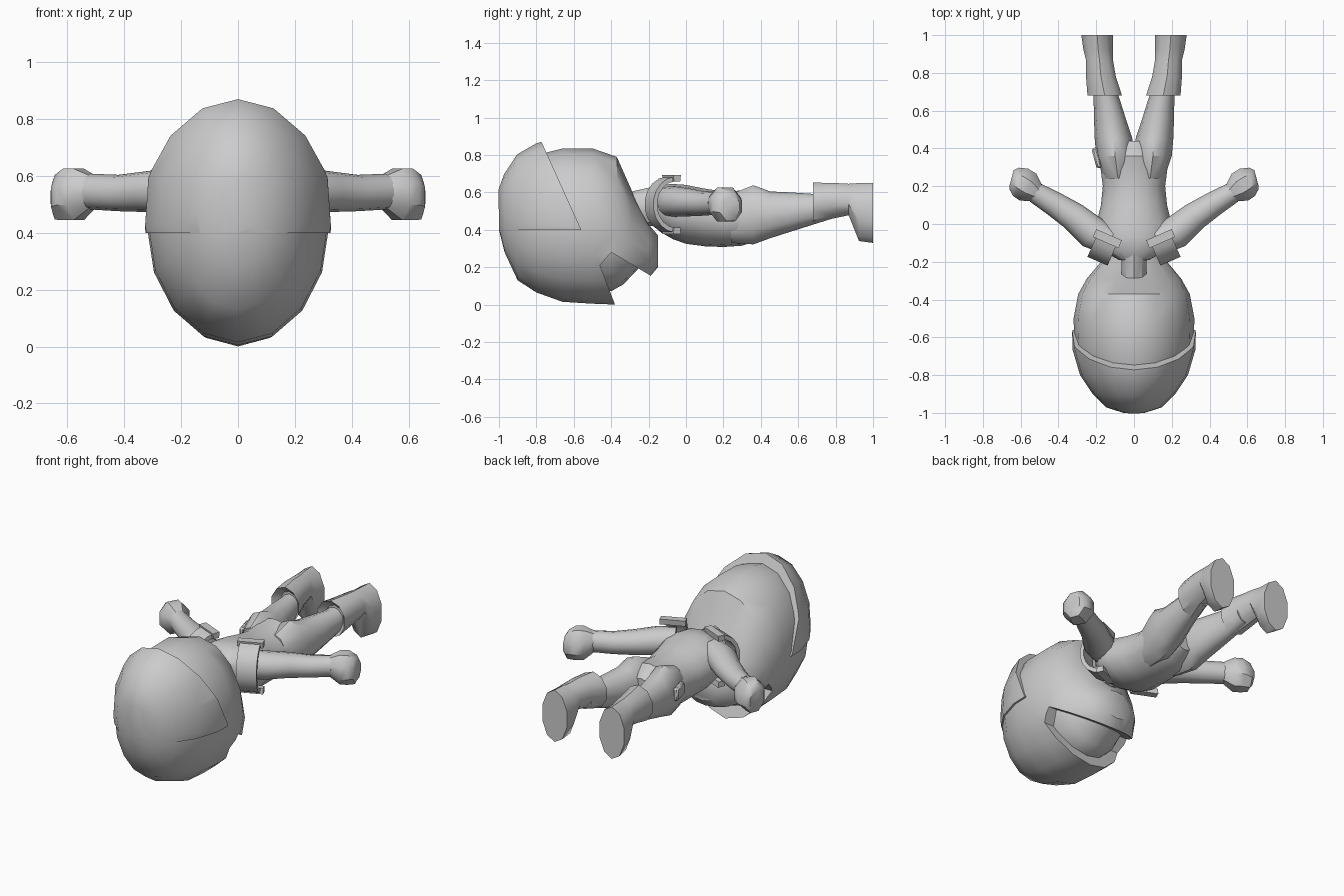
import bpy, bmesh, math
from mathutils import Vector, Matrix

if "Cube" in bpy.data.objects:
    bpy.data.objects.remove(bpy.data.objects["Cube"])


def finish(name, bm, mirror=False, angle=38):
    bmesh.ops.recalc_face_normals(bm, faces=bm.faces)
    me = bpy.data.meshes.new(name)
    bm.to_mesh(me)
    bm.free()
    ob = bpy.data.objects.new(name, me)
    bpy.context.collection.objects.link(ob)
    smooth(ob, angle)
    if mirror:
        ob.modifiers.new("Mirror", 'MIRROR')
    return ob


def smooth(ob, angle):
    for p in ob.data.polygons:
        p.use_smooth = True
    ob.data.set_sharp_from_angle(angle=math.radians(angle))


def loft(rings, n=12, spin=0.0):
    """Rings of (x, y, z, half width, half height, yaw degrees), capped at both ends."""
    bm = bmesh.new()
    loops = []
    for x, y, z, rx, rz, yaw in rings:
        a = math.radians(yaw)
        loop = []
        for i in range(n):
            t = 2 * math.pi * i / n + spin
            u = rx * math.sin(t)
            loop.append(bm.verts.new((x + u * math.cos(a), y + u * math.sin(a), z + rz * math.cos(t))))
        loops.append(loop)
    for a, b in zip(loops, loops[1:]):
        for i in range(n):
            j = (i + 1) % n
            bm.faces.new((a[i], a[j], b[j], b[i]))
    bm.faces.new(loops[0])
    bm.faces.new(loops[-1])
    return bm


def spans(rows, x=0.0):
    """Rows of (y, low z, high z, half width) turned into loft rings."""
    return [(x, y, (lo + hi) / 2, w, (hi - lo) / 2, 0) for y, lo, hi, w in rows]


# helmet shell
HEAD = spans([(-1.0, .40, .60, .05), (-.97, .28, .67, .14), (-.90, .13, .755, .21),
              (-.80, .065, .80, .275), (-.66, .015, .835, .315), (-.50, .005, .835, .32),
              (-.37, .0, .79, .295), (-.29, .045, .61, .25), (-.20, .14, .43, .175),
              (-.15, .2, .37, .10)])
helmet = finish("helmet", loft(HEAD, 16))

# eye slot cut through the helmet
bm = bmesh.new()
outline = [(-.46, .21), (-.40, .28), (-.19, .155), (-.08, .08), (-.3, -.1), (-.372, -.02)]
face = bm.faces.new([bm.verts.new((-.5, y, z)) for y, z in outline])
ext = bmesh.ops.extrude_face_region(bm, geom=[face])
bmesh.ops.translate(bm, vec=(1, 0, 0), verts=[v for v in ext["geom"] if isinstance(v, bmesh.types.BMVert)])
cutter = finish("slot_cutter", bm)
cutter.hide_render = True
cut = helmet.modifiers.new("Slot", 'BOOLEAN')
cut.operation = 'DIFFERENCE'
cut.solver = 'EXACT'
cut.object = cutter
bpy.context.view_layer.objects.active = helmet
bpy.ops.object.modifier_apply(modifier="Slot")
bpy.data.objects.remove(cutter)
smooth(helmet, 38)

# face recessed inside the slot
bm = loft(HEAD, 16)
c = Vector((0, -.55, .42))
for v in bm.verts:
    v.co = c + (v.co - c) * .83
finish("inner_face", bm)

# raised crown plate, its step fading out towards the sides
bm = loft(HEAD, 16)
c = Vector((0, -.55, .40))
for v in bm.verts:
    t = min(1, max(0, (v.co.z - .4) / .42))
    d = v.co - c
    v.co += Vector((d.x * (.03 + .12 * t), d.y * .01 * t, d.z * .16 * t))
for co, no in (((0, -.77, .865), (0, .465, .21)), ((0, 0, .4), (0, 0, -1))):
    geom = bm.verts[:] + bm.edges[:] + bm.faces[:]
    res = bmesh.ops.bisect_plane(bm, geom=geom, plane_co=co, plane_no=no, clear_outer=True)
    edges = [e for e in res["geom_cut"] if isinstance(e, bmesh.types.BMEdge)]
    bmesh.ops.holes_fill(bm, edges=edges)
for v in bm.verts:
    v.co.x = max(-.327, min(.327, v.co.x))
finish("crown_plate", bm)

# neck and torso
finish("neck", loft(spans([(-.31, .42, .60, .07), (-.2, .42, .625, .07), (-.1, .42, .63, .09)]), 10))
finish("torso", loft(spans([(-.19, .46, .61, .08), (-.14, .39, .64, .17), (-.07, .35, .645, .205),
                            (0, .325, .64, .2), (.1, .312, .62, .175), (.2, .308, .605, .165),
                            (.3, .315, .61, .178), (.36, .335, .62, .17), (.44, .38, .56, .07)]), 16))

# legs
finish("leg", loft([(.085, .24, .46, .075, .13, 0), (.1, .36, .48, .1, .158, 0),
                    (.108, .45, .48, .1, .125, 0), (.128, .56, .495, .084, .105, 0),
                    (.148, .68, .51, .066, .082, 0), (.155, .78, .53, .06, .07, 0)], 12), True)

# boots with flared cuffs and flat soles
finish("boot", loft([(.155, .72, .54, .06, .07, 0), (.155, .68, .54, .096, .112, 0),
                     (.175, .78, .555, .083, .096, 0), (.183, .87, .562, .075, .084, 0),
                     (.19, .925, .495, .082, .155, 0), (.195, 1.0, .49, .088, .16, 0)], 10), True)

# arms and fists
finish("arm", loft([(.13, -.09, .55, .075, .085, 120), (.22, -.045, .55, .088, .08, 125),
                    (.32, .04, .545, .076, .072, 128), (.42, .105, .54, .066, .064, 124),
                    (.52, .165, .545, .056, .063, 122)], 12), True)
finish("hand", loft([(.51, .16, .545, .052, .06, 122), (.56, .195, .535, .09, .098, 122),
                     (.60, .22, .535, .09, .098, 118), (.635, .24, .525, .068, .085, 112),
                     (.648, .245, .525, .045, .06, 105)], 8, math.pi / 8), True)

# shoulder straps: bands arching over the shoulders with wider end tabs
bm = bmesh.new()
run = Vector((.4, -.917, 0))
side = Vector((.917, .4, 0))
mid = Vector((.14, -.075, .535))


def strap_piece(a0, a1, steps, half, r0, r1):
    rows = []
    for k in range(steps + 1):
        a = math.radians(a0 + (a1 - a0) * k / steps)
        d = run * math.cos(a) * .9 + Vector((0, 0, math.sin(a)))
        rows.append([bm.verts.new(mid + d * r + side * s)
                     for r, s in ((r0, -half), (r0, half), (r1, half), (r1, -half))])
    for p, q in zip(rows, rows[1:]):
        for i in range(4):
            bm.faces.new((p[i], p[(i + 1) % 4], q[(i + 1) % 4], q[i]))
    bm.faces.new(rows[0])
    bm.faces.new(rows[-1])


strap_piece(-88, 88, 9, .058, .125, .150)
strap_piece(80, 98, 1, .074, .125, .160)
strap_piece(-98, -80, 1, .074, .125, .160)
finish("shoulder_strap", bm, True)

# hip pouch on the left side only
bm = bmesh.new()
bmesh.ops.create_cube(bm, size=1, matrix=Matrix.Translation((-.197, .35, .50))
                      @ Matrix.Rotation(math.radians(15), 4, 'Z') @ Matrix.Diagonal((.03, .11, .08, 1)))
bmesh.ops.bevel(bm, geom=bm.edges[:], offset=.009, segments=1, affect='EDGES')
finish("hip_pouch", bm)
